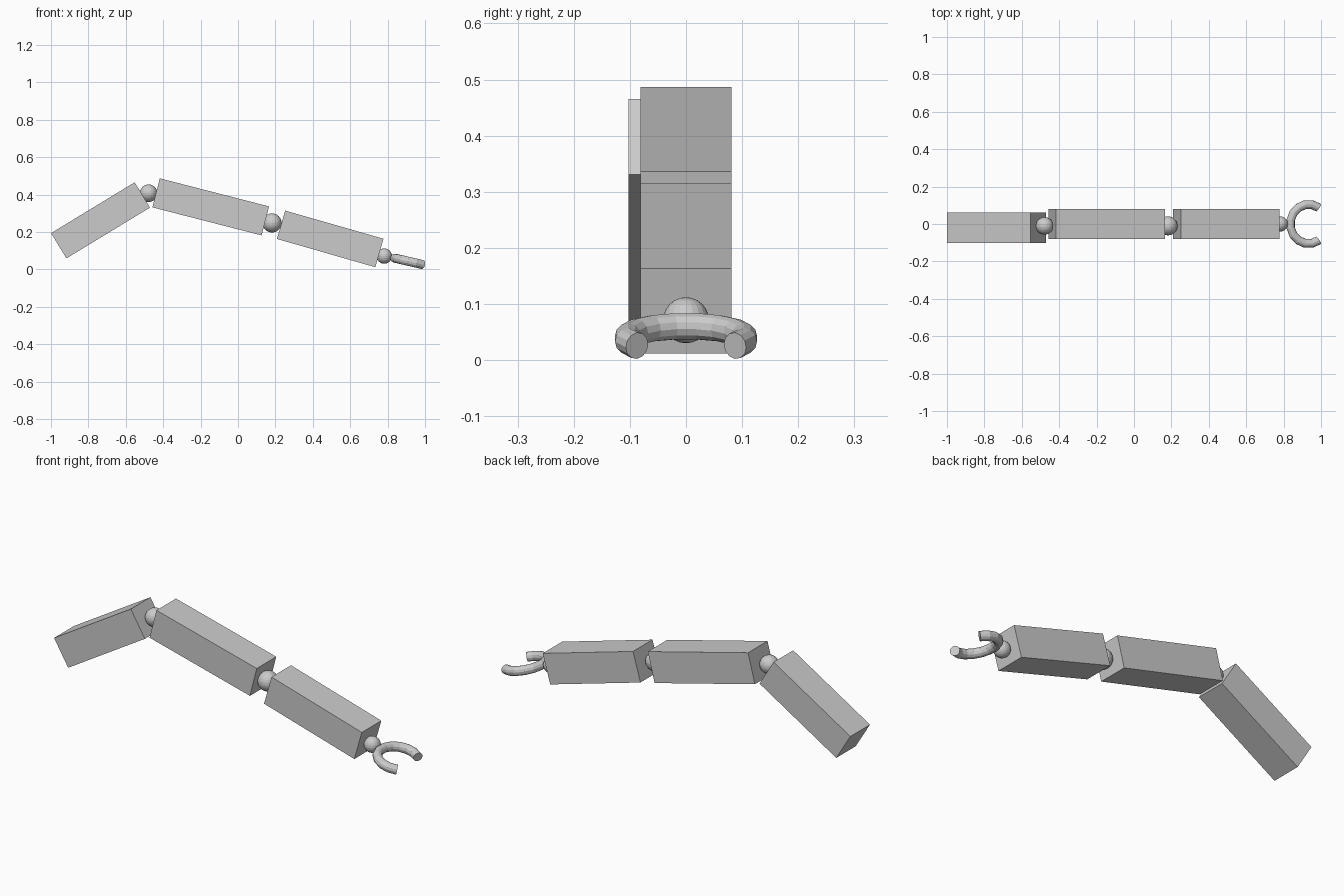
import bpy, bmesh
from math import radians, sin, cos, pi
from mathutils import Vector, Matrix

if "Cube" in bpy.data.objects:
    bpy.data.objects.remove(bpy.data.objects["Cube"])


def finish(bm, name):
    bmesh.ops.recalc_face_normals(bm, faces=bm.faces)
    mesh = bpy.data.meshes.new(name)
    bm.to_mesh(mesh)
    bm.free()
    obj = bpy.data.objects.new(name, mesh)
    bpy.context.collection.objects.link(obj)
    return obj


def segment(name, centre, length, width, height, pitch):
    bm = bmesh.new()
    bmesh.ops.create_cube(bm, size=1)
    obj = finish(bm, name)
    obj.location = centre
    obj.scale = (length, width, height)
    obj.rotation_euler = (0, radians(pitch), 0)


def joint(name, centre, radius):
    bm = bmesh.new()
    bmesh.ops.create_uvsphere(bm, u_segments=20, v_segments=12, radius=radius)
    finish(bm, name).location = centre


# Arm segments
segment("upper_arm", (-0.735, -0.021, 0.262), 0.523, 0.163, 0.158, -31.3)
segment("middle_arm", (-0.146, 0, 0.334), 0.603, 0.162, 0.160, 14.4)
segment("forearm", (0.493, 0, 0.163), 0.547, 0.162, 0.158, 16)

# Ball joints
joint("shoulder_joint", (-0.478, -0.01, 0.407), 0.047)
joint("elbow_joint", (0.182, -0.01, 0.248), 0.051)
joint("wrist_joint", (0.782, 0, 0.071), 0.041)

# Open C-shaped claw: part of a 16-segment ring, tube swept round it, capped tips
R, r, sides = 0.105, 0.024, 12
bm = bmesh.new()
rings = []
for i in range(12):
    a = radians(56.25 + 22.5 * i)
    ring = []
    for j in range(sides):
        b = 2 * pi * j / sides
        d = R + r * cos(b)
        ring.append(bm.verts.new((d * cos(a), d * sin(a), r * sin(b))))
    rings.append(ring)
for p, q in zip(rings, rings[1:]):
    for j in range(sides):
        k = (j + 1) % sides
        bm.faces.new((p[j], p[k], q[k], q[j]))
bm.faces.new(rings[0])
bm.faces.new(rings[-1])
claw = finish(bm, "claw")
claw.location = (0.933, 0, 0.038)
claw.scale = (0.95, 1, 1)
claw.rotation_euler = (0, radians(13), 0)
